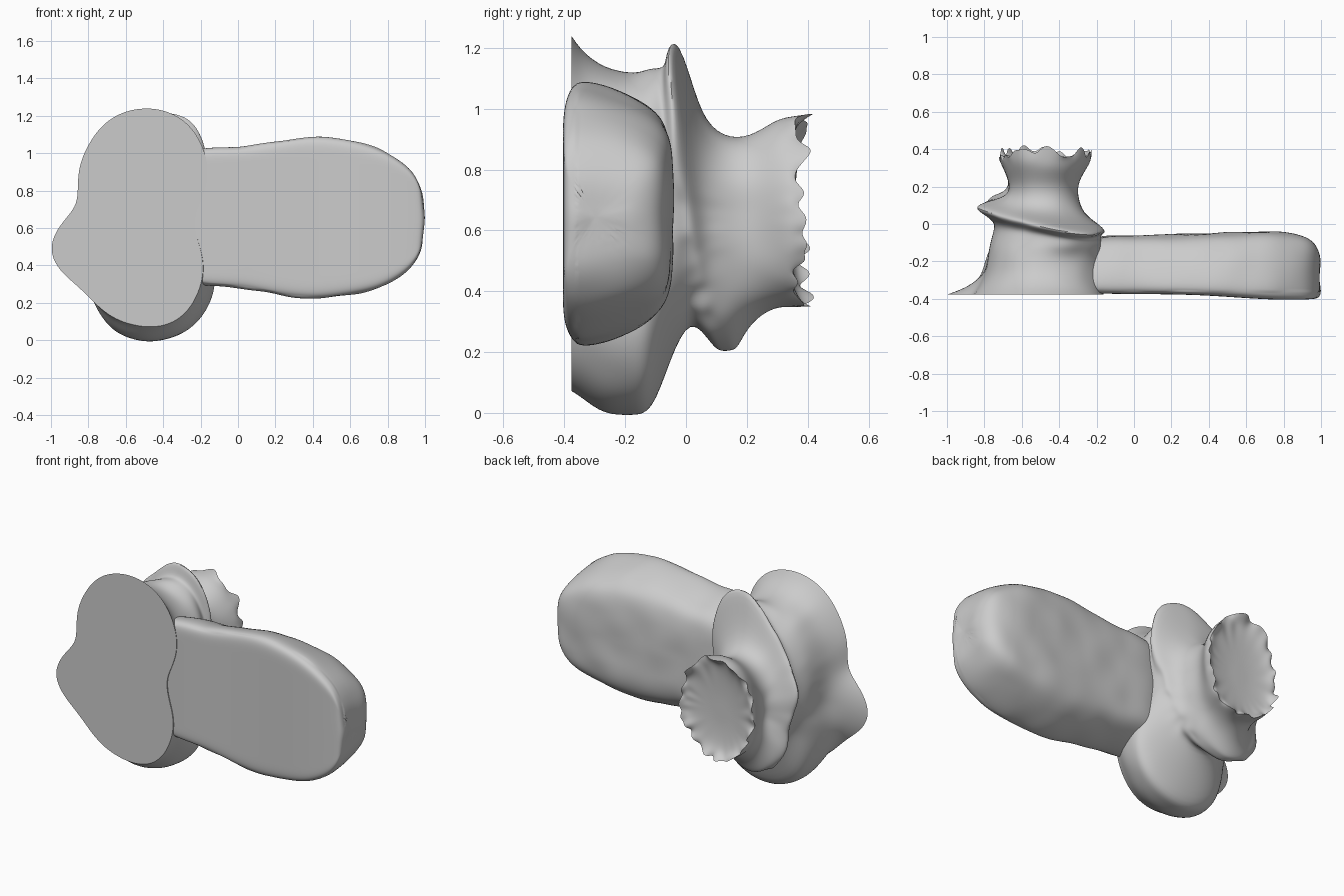
import bpy, bmesh, math, random
from mathutils import Vector, noise

if "Cube" in bpy.data.objects:
    bpy.data.objects.remove(bpy.data.objects["Cube"])

random.seed(4)
N = 48                      # points round the head
CX, CZ = -0.48, 0.62        # axis of the head


def spline(p0, p1, p2, p3, t):
    return 0.5 * (2 * p1 + (p2 - p0) * t + (2 * p0 - 5 * p1 + 4 * p2 - p3) * t * t
                  + (3 * p1 - p0 - 3 * p2 + p3) * t ** 3)


def loft(name, rings, creased=(), levels=2):
    """Skin a list of rings, cap both ends, subdivide and smooth."""
    bm = bmesh.new()
    crease = bm.edges.layers.float.new("crease_edge")
    loops = [[bm.verts.new(p) for p in r] for r in rings]
    n = len(loops[0])
    for a, b in zip(loops, loops[1:]):
        for i in range(n):
            j = (i + 1) % n
            bm.faces.new((a[i], a[j], b[j], b[i]))
    for end in (loops[0], loops[-1]):
        centre = bm.verts.new(sum((v.co for v in end), Vector()) / n)
        for i in range(n):
            bm.faces.new((end[i], end[(i + 1) % n], centre))
    for k in creased:
        for i in range(n):
            bm.edges.get((loops[k][i], loops[k][(i + 1) % n]))[crease] = 1.0
    bmesh.ops.recalc_face_normals(bm, faces=bm.faces)
    me = bpy.data.meshes.new(name)
    bm.to_mesh(me)
    bm.free()
    ob = bpy.data.objects.new(name, me)
    bpy.context.collection.objects.link(ob)
    mod = ob.modifiers.new("smooth", "SUBSURF")
    mod.levels = mod.render_levels = levels
    bpy.ops.object.select_all(action="DESELECT")
    ob.select_set(True)
    bpy.context.view_layer.objects.active = ob
    bpy.ops.object.modifier_apply(modifier="smooth")
    bpy.ops.object.shade_smooth_by_angle(angle=math.radians(45))
    return ob


def head_ring(y, tilt, radii, rough=0.0, teeth=0.0):
    """Ring about the y axis; 12 radii (hundredths) at 15, 45 ... 345 degrees."""
    ring = []
    for i in range(N):
        k, t = divmod(i, N // 12)
        t /= N // 12
        r = spline(*[radii[(k + d) % 12] for d in (-1, 0, 1, 2)], t) / 100
        a = math.radians(15 + 360 * i / N)
        r *= 1 + rough * random.uniform(-1, 1)
        dx, dz = r * math.cos(a), r * math.sin(a)
        yy = y - tilt * (0.15 * dx + 0.12 * dz) + teeth * random.uniform(-1, 1)
        ring.append(Vector((CX + dx, yy, CZ + dz)))
    return ring


# Head: wide front disc, waist, lower lobe
front = [27, 45, 60, 61, 50, 40, 54, 50, 54, 54, 41, 27]
rings = [
    head_ring(-0.376, 0, front),
    head_ring(-0.34, 0, [27, 44, 55, 56, 45, 37, 43, 47, 56, 56, 43, 27]),
    head_ring(-0.27, 0, [27, 43, 51, 50, 40, 33, 33, 46, 61, 61, 48, 28], 0.01),
    head_ring(-0.18, 0, [27, 43, 49, 48, 38, 31, 31, 43, 61, 62, 50, 30], 0.01),
    head_ring(-0.12, 0.1, [28, 44, 52, 46, 36, 30, 30, 38, 59, 62, 50, 31], 0.01),
    head_ring(-0.07, 0.3, [30, 43, 53, 43, 33, 28, 28, 30, 42, 46, 42, 31]),
    head_ring(-0.01, 0.7, [29, 41, 54, 40, 30, 26, 26, 27, 29, 30, 31, 29]),
]
# Ragged middle collar, leaning back to the lower left, fading out to the right
collar = [29, 46, 64, 47, 40, 38, 33, 40, 43, 36, 27, 26]
rings += [
    head_ring(0.035, 1, collar, 0.04),
    head_ring(0.062, 1, [r * 0.98 for r in collar], 0.04),
    head_ring(0.09, 1, [22, 30, 36, 34, 29, 28, 27, 36, 43, 35, 25, 21], 0.02),
    # Neck
    head_ring(0.14, 0.5, [19, 24, 28, 28, 24, 20, 20, 31, 42, 34, 23, 19]),
    head_ring(0.21, 0, [18, 23, 28, 28, 23, 19, 19, 25, 33, 29, 22, 18]),
    head_ring(0.29, 0, [23, 28, 34, 33, 27, 22, 22, 25, 27, 27, 25, 22]),
]
# Jagged rim with a shallow dish inside
rim = [26, 30, 35, 35, 29, 25, 24, 26, 27, 27, 26, 25]
rings += [
    head_ring(0.34, 0, rim, 0.01),
    head_ring(0.38, 0, rim, 0.04, 0.055),
    head_ring(0.362, 0, [r * 0.92 for r in rim], 0.01, 0.012),
    head_ring(0.345, 0, [r * 0.75 for r in rim]),
    head_ring(0.335, 0, [r * 0.35 for r in rim]),
]
loft("flanged_head", rings, creased=(0, 14))

# Paddle cross-section: depth 0 front to 1 back, half height
half = [(0, 0.35), (0, 0.75), (0.0, 0.95), (0.12, 1.01), (0.4, 0.96),
        (0.7, 0.86), (0.95, 0.72), (1.0, 0.4)]
section = [(0, 0)] + half + [(1, 0)] + [(u, -v) for u, v in reversed(half)]
# Stations: x, bottom z, top z, front y, back y
stations = [
    (-0.45, 0.33, 0.98, -0.36, -0.14), (-0.2, 0.285, 1.035, -0.372, -0.06),
    (0.0, 0.28, 1.03, -0.375, -0.06), (0.15, 0.25, 1.055, -0.375, -0.06),
    (0.37, 0.21, 1.10, -0.38, -0.05), (0.58, 0.235, 1.08, -0.395, -0.04),
    (0.75, 0.265, 1.035, -0.405, -0.04), (0.88, 0.34, 0.955, -0.405, -0.05),
    (0.945, 0.40, 0.90, -0.402, -0.08), (0.98, 0.46, 0.83, -0.398, -0.13),
    (0.996, 0.53, 0.76, -0.37, -0.19),
]
paddle_rings = []
for x, lo, hi, yf, yb in stations:
    ring = []
    for u, v in section:
        bow = 0.015 * (0.5 - abs(v)) if x > 0.9 else 0
        ring.append(Vector((x + bow, yf + (yb - yf) * u, (lo + hi) / 2 + v * (hi - lo) / 2)))
    paddle_rings.append(ring)
paddle = loft("rounded_paddle", paddle_rings, levels=3)

# Gentle hand-worn waviness on the paddle
for v in paddle.data.vertices:
    if v.co.y > -0.36:
        v.co += v.normal * 0.007 * noise.noise(v.co * 6)
